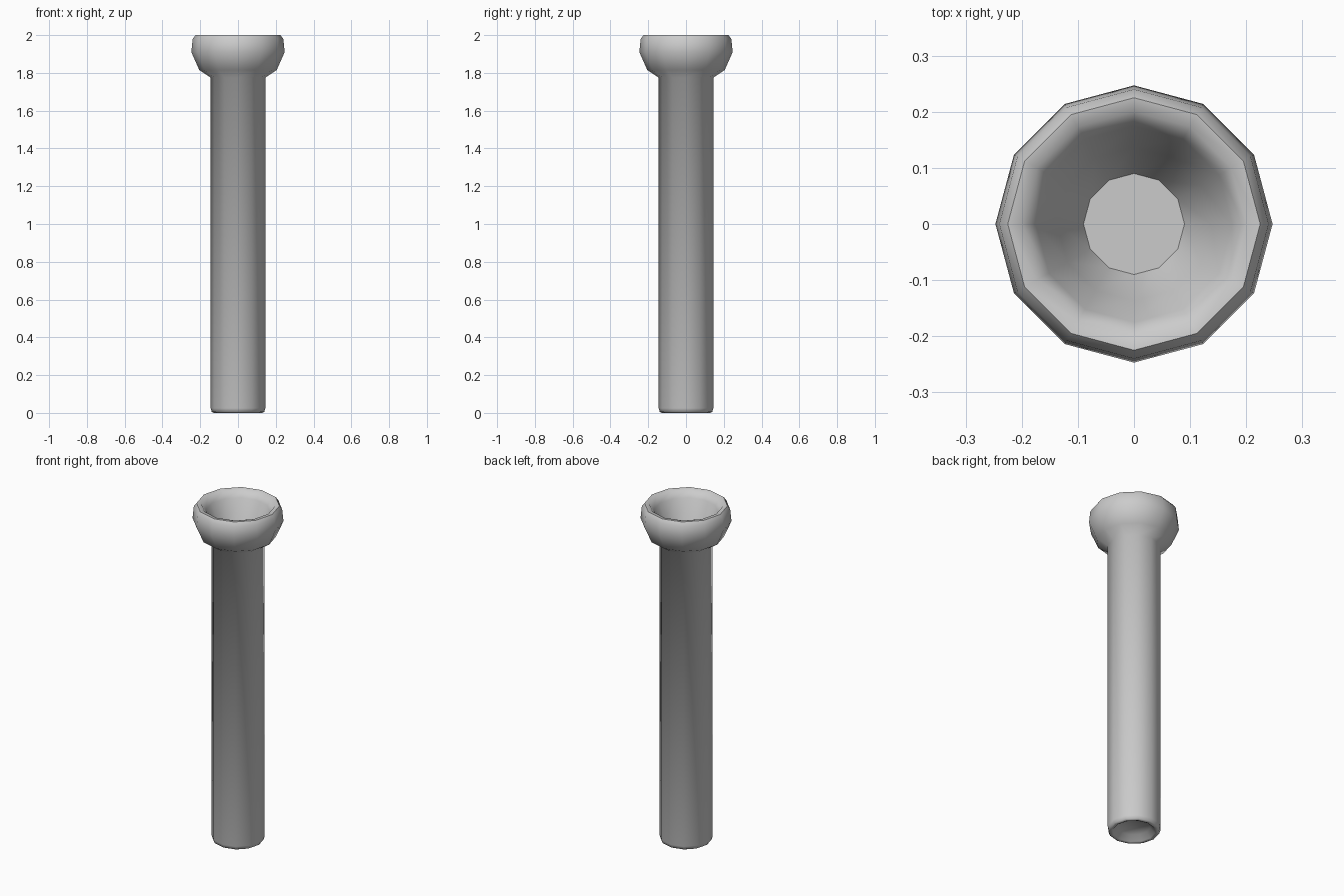
import bpy, bmesh, math

if "Cube" in bpy.data.objects:
    bpy.data.objects.remove(bpy.data.objects["Cube"])

SIDES = 12


def lathe(name, profile, sides=SIDES):
    """Revolve (radius, z) points about z; cap both end rings."""
    bm = bmesh.new()
    rings = []
    for r, z in profile:
        rings.append([bm.verts.new((r * math.cos(i * math.tau / sides),
                                    r * math.sin(i * math.tau / sides), z))
                      for i in range(sides)])
    for a, b in zip(rings, rings[1:]):
        for i in range(sides):
            j = (i + 1) % sides
            bm.faces.new((a[i], a[j], b[j], b[i]))
    bm.faces.new(rings[0][::-1])
    bm.faces.new(rings[-1])
    bmesh.ops.recalc_face_normals(bm, faces=bm.faces)
    mesh = bpy.data.meshes.new(name)
    bm.to_mesh(mesh)
    bm.free()
    obj = bpy.data.objects.new(name, mesh)
    bpy.context.collection.objects.link(obj)
    bpy.ops.object.select_all(action='DESELECT')
    obj.select_set(True)
    bpy.context.view_layer.objects.active = obj
    bpy.ops.object.shade_smooth_by_angle(angle=math.radians(58))
    return obj


# Shaft and hollow cup as one continuous turned piece
lathe("handle_with_cup", [
    (0.090, 0.035), (0.115, 0.005), (0.128, 0.0),      # dished foot
    (0.139, 0.006), (0.145, 0.025), (0.145, 1.775),    # straight shaft
    (0.205, 1.815), (0.247, 1.91), (0.240, 1.98),      # flared cup outside
    (0.225, 2.0), (0.200, 1.997), (0.175, 1.96),       # rounded lip
    (0.137, 1.86), (0.090, 1.77),                      # cup inside and floor
])
